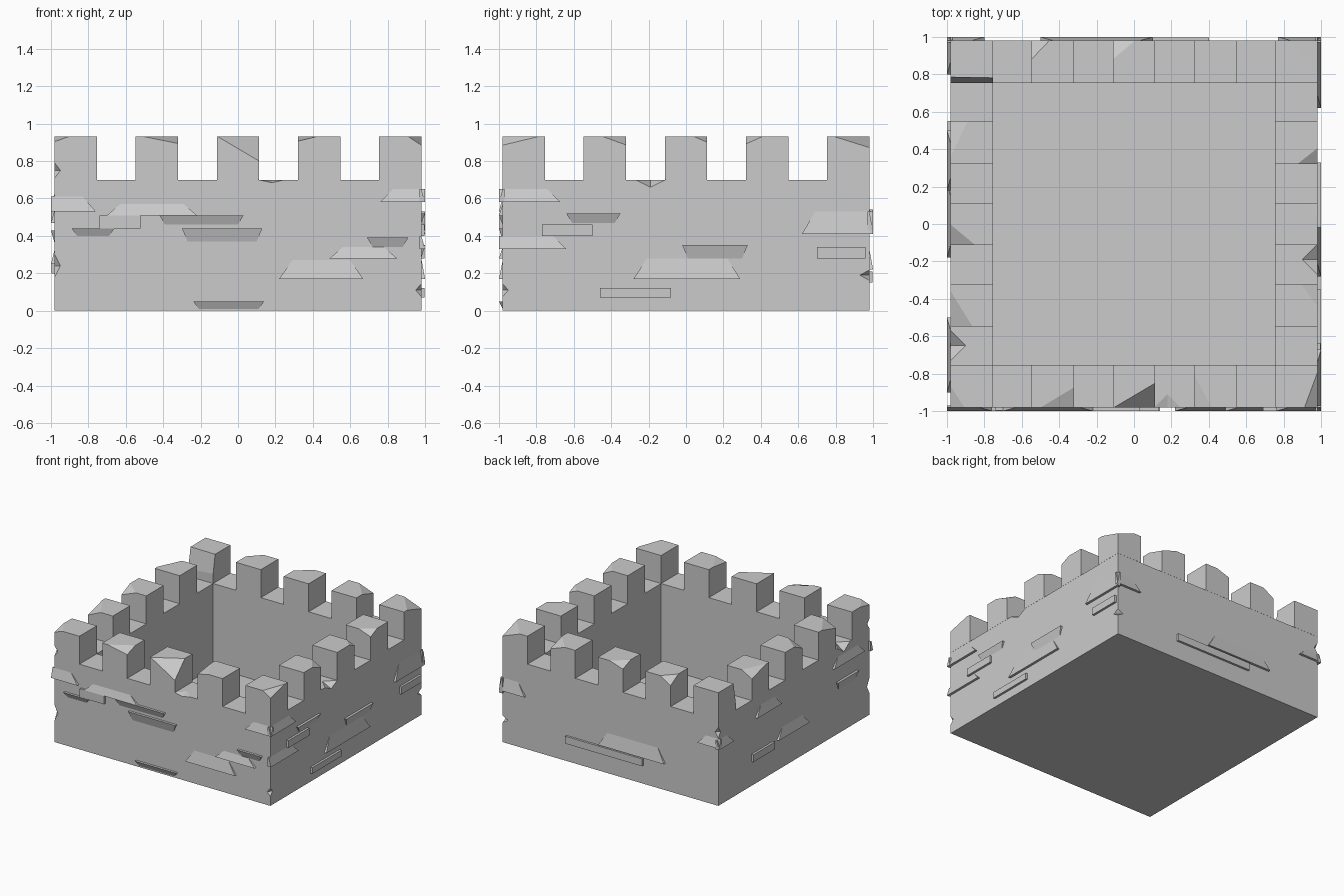
import bpy, bmesh, random
from mathutils import Vector, Matrix
from math import radians

if "Cube" in bpy.data.objects:
    bpy.data.objects.remove(bpy.data.objects["Cube"])

random.seed(4)
OUT, INN, WALL, TOP = 0.98, 0.755, 0.70, 0.93
PITCH, HALF = 0.434, 0.113
CENTRES = [PITCH * k for k in (-2, -1, 0, 1, 2)]


def finish(name, bm):
    bmesh.ops.recalc_face_normals(bm, faces=bm.faces)
    me = bpy.data.meshes.new(name)
    bm.to_mesh(me)
    bm.free()
    ob = bpy.data.objects.new(name, me)
    bpy.context.collection.objects.link(ob)
    return ob


def loft(bm, rings):
    # bridge four-cornered rings in order and cap both ends
    rings = [[bm.verts.new(p) for p in ring] for ring in rings]
    bm.faces.new(rings[0])
    bm.faces.new(rings[-1])
    for lo, hi in zip(rings, rings[1:]):
        for k in range(4):
            n = (k + 1) % 4
            bm.faces.new((lo[k], lo[n], hi[n], hi[k]))


def square(x, y, r, z):
    return [(x - r, y - r, z), (x + r, y - r, z), (x + r, y + r, z), (x - r, y + r, z)]


def chip(bm, corner, reach, mid):
    # slice off one top corner; reach = how far the cut runs along x, y and z
    pts = []
    for axis in range(3):
        p = corner.copy()
        p[axis] += reach[axis] * (1 if mid[axis] > corner[axis] else -1)
        pts.append(p)
    n = (pts[1] - pts[0]).cross(pts[2] - pts[0]).normalized()
    if n.dot(mid - pts[0]) > 0:
        n = -n
    cut = bmesh.ops.bisect_plane(bm, geom=bm.verts[:] + bm.edges[:] + bm.faces[:],
                                 plane_co=pts[0], plane_no=n, clear_outer=True)
    rim = [g for g in cut['geom_cut'] if isinstance(g, bmesh.types.BMEdge)]
    bmesh.ops.holes_fill(bm, edges=rim)


# Courtyard wall: outside, rim, inside and a thin floor
bm = bmesh.new()
loft(bm, [square(0, 0, OUT, 0), square(0, 0, OUT, WALL),
          square(0, 0, INN, WALL), square(0, 0, INN, 0.01)])
wall = finish("wall", bm)

# Merlons all round, most with a chipped outer corner
parts = bmesh.new()
for i, x in enumerate(CENTRES):
    for j, y in enumerate(CENTRES):
        if 0 < i < 4 and 0 < j < 4:
            continue
        b = bmesh.new()
        loft(b, [square(x, y, HALF, WALL), square(x, y, HALF, TOP)])
        mid = Vector((x, y, .78))
        sx = {0: -1, 4: 1}.get(i, random.choice((-1, 1)))
        sy = {0: -1, 4: 1}.get(j, random.choice((-1, 1)))
        reach = [random.uniform(.06, .2), random.uniform(.06, .2), random.uniform(.02, .06)]
        if (i, j) == (2, 0):
            sx, sy, reach = 1, -1, (.22, .13, .13)
        if (i, j) == (0, 4):
            sy, reach = -1, (2, .03, .17)
        chip(b, Vector((x + sx * HALF, y + sy * HALF, TOP)), reach, mid)
        tmp = bpy.data.meshes.new("tmp")
        b.to_mesh(tmp)
        b.free()
        parts.from_mesh(tmp)
        bpy.data.meshes.remove(tmp)
merlons = finish("merlons", parts)

# Weathered nicks: octahedral bites along the corners and gap edges
NICKS = [(-1, -1, .75, .07, .09), (-1, -1, .24, .07, .14), (1, -1, .11, .07, .08),
         (1, 1, .19, .09, .05), (-1, 1, .60, .07, .10), (.18, -1, .70, .09, .02),
         (1, -.19, .70, .10, .05), (-1, -.65, .70, .10, .07)]
bm = bmesh.new()
for x, y, z, r, h in NICKS:
    m = Matrix.Translation((x, y, z)) @ Matrix.Diagonal((r, r, h, 1))
    bmesh.ops.create_uvsphere(bm, u_segments=4, v_segments=2, radius=1, matrix=m)
nicks = finish("nick_cutter", bm)
nicks.hide_render = True
for ob in (wall, merlons):
    mod = ob.modifiers.new("nicks", 'BOOLEAN')
    mod.operation, mod.solver, mod.object = 'DIFFERENCE', 'EXACT', nicks
    bpy.context.view_layer.objects.active = ob
    bpy.ops.object.modifier_apply(modifier=mod.name)
bpy.data.objects.remove(nicks)


# Proud stones: u slopes back upward, d slopes back downward, b is a flat block
def stones(name, turn, rows):
    bm = bmesh.new()
    for kind, a, b, z0, z1 in rows:
        lo, hi = {'u': (.02, 0), 'd': (0, .02), 'b': (.018, .018)}[kind]
        grow_lo = .03 if kind == 'd' else 0
        grow_hi = .07 if kind == 'u' else 0
        rings = []
        for o, z, g in ((lo, z0, grow_lo), (hi, z1, grow_hi)):
            p = a if a <= -1 else a + g
            q = b if b >= 1 else b - g
            rings.append([(p, -OUT - o, z), (q, -OUT - o, z), (q, -OUT + .01, z), (p, -OUT + .01, z)])
        loft(bm, rings)
    bmesh.ops.rotate(bm, verts=bm.verts, matrix=Matrix.Rotation(radians(turn), 3, 'Z'))
    finish(name, bm)


stones("front_stones", 0, [
    ('u', -.70, -.22, .51, .57), ('b', -.74, -.52, .44, .51), ('d', -.42, .03, .46, .51),
    ('d', -.89, -.66, .40, .44), ('d', -.30, .13, .37, .44), ('d', -.24, .14, .01, .05),
    ('u', .49, .85, .28, .34), ('d', .69, .91, .34, .39), ('u', .22, .67, .17, .27),
    ('u', .76, 1, .58, .65), ('u', -1, -.76, .53, .61)])
stones("right_stones", 90, [
    ('u', -1, -.67, .58, .65), ('d', -.64, -.35, .47, .52), ('b', -.77, -.50, .40, .46),
    ('u', -1, -.64, .33, .40), ('d', -.02, .33, .28, .35), ('u', -.28, .29, .17, .28),
    ('b', -.46, -.08, .07, .12), ('u', .62, 1, .41, .53), ('b', .70, .96, .28, .34)])
stones("back_stones", 180, [
    ('u', -1, -.77, .43, .53), ('u', -.10, .50, .22, .33), ('b', -.40, .30, .15, .21),
    ('u', .80, 1, .48, .55)])
stones("left_stones", 270, [
    ('u', -.50, -.18, .54, .62), ('b', -.55, -.27, .20, .26), ('u', -.22, .18, .25, .33),
    ('u', .50, .90, .56, .63), ('d', .55, .82, .36, .43), ('u', -1, -.80, .47, .54)])
